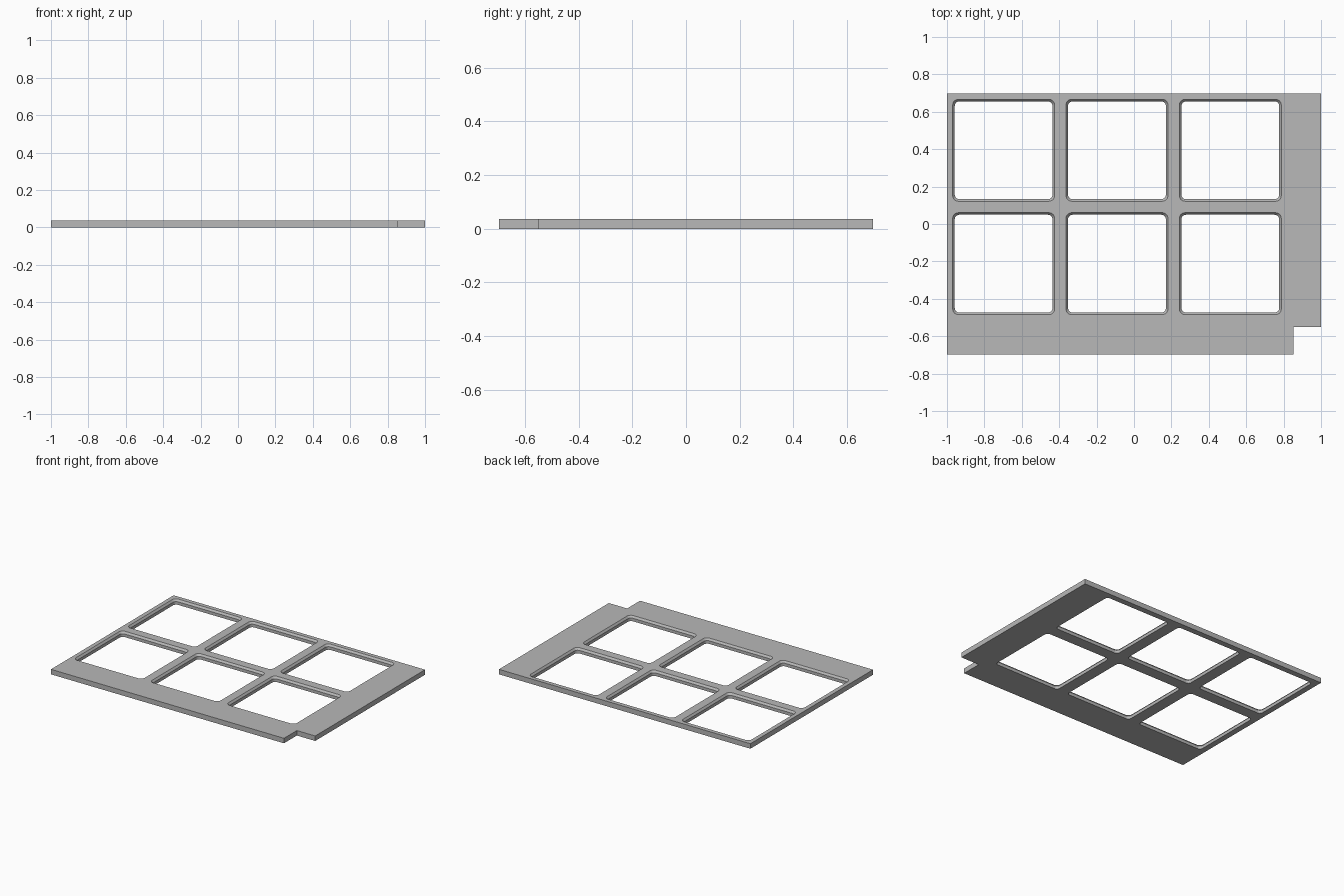
import bpy, bmesh, math

cube = bpy.data.objects.get("Cube")
if cube:
    bpy.data.objects.remove(cube, do_unlink=True)

HALF_Y, HEIGHT, NOTCH = 0.697, 0.036, 0.146
PITCH, HOLE, LIP = 0.606, 0.545, 0.011

grey = bpy.data.materials.new("plain grey")
grey.use_nodes = True
colour = (0.48, 0.48, 0.48, 1)
grey.diffuse_color = colour
grey.node_tree.nodes["Principled BSDF"].inputs["Base Color"].default_value = colour


def rounded_square(cx, cy, size, radius, steps=6):
    """Outline points of a rounded square, counter-clockwise."""
    inner = size / 2 - radius
    points = []
    for corner, (sx, sy) in enumerate([(1, 1), (-1, 1), (-1, -1), (1, -1)]):
        for i in range(steps + 1):
            a = (corner + i / steps) * math.pi / 2
            points.append((cx + sx * inner + radius * math.cos(a),
                           cy + sy * inner + radius * math.sin(a)))
    return points


def loft(bm, rings):
    """Closed solid through a stack of (outline, height) rings."""
    loops = [[bm.verts.new((x, y, z)) for x, y in outline] for outline, z in rings]
    bm.faces.new(loops[0][::-1])
    bm.faces.new(loops[-1])
    n = len(loops[0])
    for low, high in zip(loops, loops[1:]):
        for i in range(n):
            j = (i + 1) % n
            bm.faces.new((low[i], low[j], high[j], high[i]))


def make_object(name, bm):
    mesh = bpy.data.meshes.new(name)
    bm.to_mesh(mesh)
    bm.free()
    mesh.materials.append(grey)
    obj = bpy.data.objects.new(name, mesh)
    bpy.context.collection.objects.link(obj)
    return obj


# Flat plate with one notched corner
outline = [(-1, -HALF_Y), (1 - NOTCH, -HALF_Y), (1 - NOTCH, NOTCH - HALF_Y),
           (1, NOTCH - HALF_Y), (1, HALF_Y), (-1, HALF_Y)]
bm = bmesh.new()
loft(bm, [(outline, 0), (outline, HEIGHT)])
plate = make_object("window_plate", bm)

# Six openings with a bevelled upper rim
bm = bmesh.new()
for col in range(3):
    for row in range(2):
        cx = -0.697 + col * PITCH
        cy = 0.394 - row * PITCH
        wide = rounded_square(cx, cy, HOLE, 0.03)
        narrow = rounded_square(cx, cy, HOLE - 2 * LIP, 0.03 - LIP / 2)
        loft(bm, [(narrow, -0.02), (narrow, HEIGHT - 0.014),
                  (wide, HEIGHT), (wide, HEIGHT + 0.02)])
cutter = make_object("opening_cutter", bm)
cutter.hide_render = True

cut = plate.modifiers.new("openings", 'BOOLEAN')
cut.operation = 'DIFFERENCE'
cut.solver = 'EXACT'
cut.object = cutter

# Bake the cut and discard the cutter
bpy.context.view_layer.update()
evaluated = plate.evaluated_get(bpy.context.evaluated_depsgraph_get())
baked = bpy.data.meshes.new_from_object(evaluated)
plate.modifiers.clear()
plate.data = baked
bpy.data.objects.remove(cutter, do_unlink=True)
